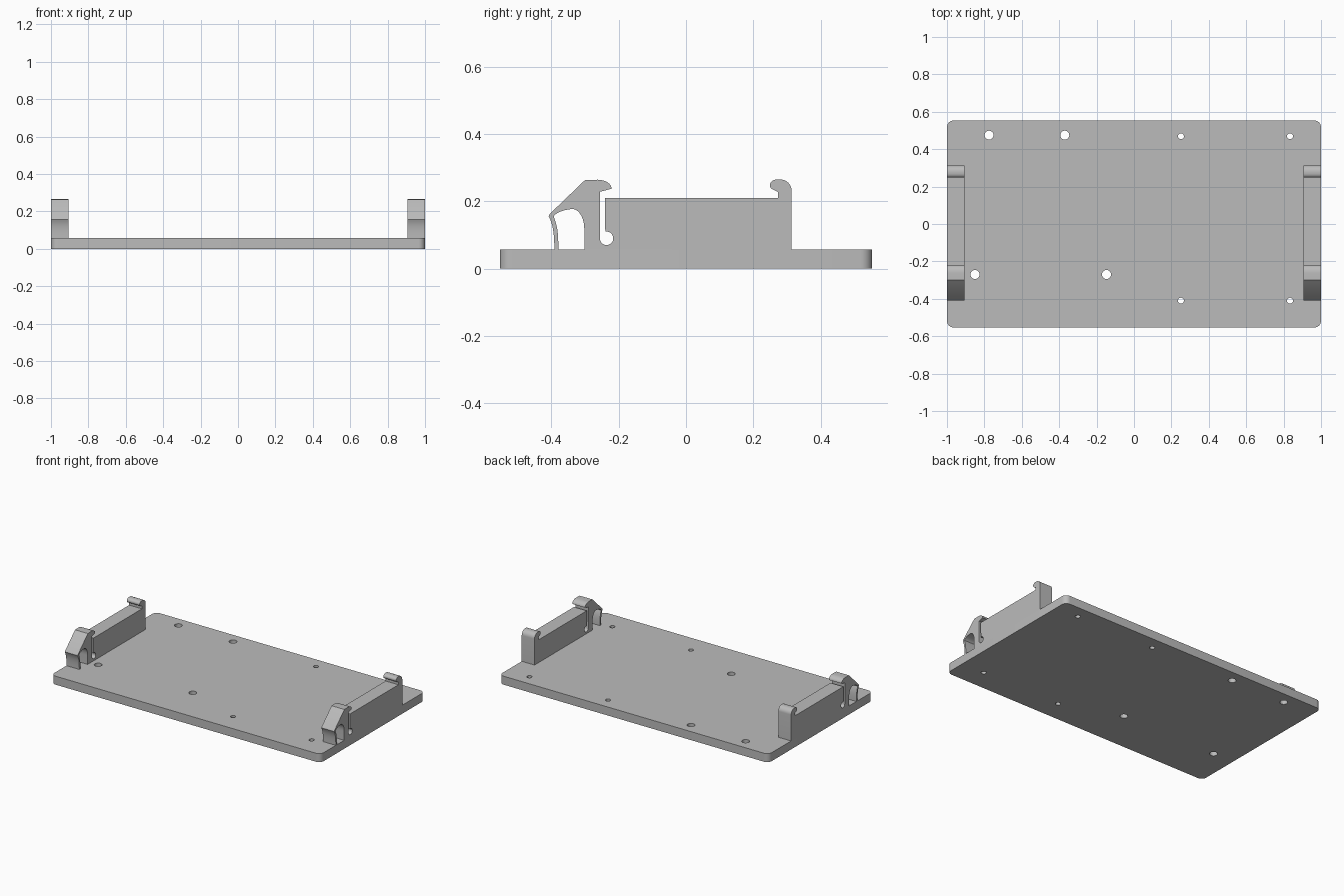
import bpy, bmesh
from math import cos, sin, radians
from mathutils import Vector
from mathutils.geometry import interpolate_bezier

cube = bpy.data.objects.get("Cube")
if cube:
    bpy.data.objects.remove(cube, do_unlink=True)

GREY = (0.5, 0.5, 0.5, 1)
grey = bpy.data.materials.new("plain grey")
grey.use_nodes = True
grey.diffuse_color = GREY
grey.node_tree.nodes["Principled BSDF"].inputs["Base Color"].default_value = GREY

TOP = 0.057      # plate thickness
HALF_W, HALF_D = 1.0, 0.553
CLIP_W = 0.095


def arc(cx, cy, rx, ry, start, end, steps=8):
    angles = [radians(start + (end - start) * i / steps) for i in range(steps + 1)]
    return [(cx + rx * cos(a), cy + ry * sin(a)) for a in angles]


def bezier(a, b, c, d, steps=9):
    pts = interpolate_bezier(*[Vector((*p, 0)) for p in (a, b, c, d)], steps)
    return [(p.x, p.y) for p in pts]


def extruded(name, loops, to_3d, direction):
    """Fill closed outlines (inner ones become holes) and extrude them."""
    bm = bmesh.new()
    edges = []
    for loop in loops:
        verts = [bm.verts.new(to_3d(*p)) for p in loop]
        edges += [bm.edges.new((v, verts[i - 1])) for i, v in enumerate(verts)]
    bmesh.ops.triangle_fill(bm, edges=edges, use_beauty=True, normal=Vector(direction).normalized())
    result = bmesh.ops.extrude_face_region(bm, geom=bm.faces[:], use_keep_orig=True)
    moved = [g for g in result["geom"] if isinstance(g, bmesh.types.BMVert)]
    bmesh.ops.translate(bm, verts=moved, vec=direction)
    bmesh.ops.recalc_face_normals(bm, faces=bm.faces[:])
    mesh = bpy.data.meshes.new(name)
    bm.to_mesh(mesh)
    bm.free()
    mesh.materials.append(grey)
    obj = bpy.data.objects.new(name, mesh)
    bpy.context.collection.objects.link(obj)
    bpy.ops.object.select_all(action="DESELECT")
    obj.select_set(True)
    bpy.context.view_layer.objects.active = obj
    bpy.ops.object.shade_smooth_by_angle(angle=radians(30))
    return obj


# Base plate with rounded corners and screw holes
R = 0.035
outline = []
for sx, sy, start in ((1, 1, 0), (-1, 1, 90), (-1, -1, 180), (1, -1, 270)):
    outline += arc(sx * (HALF_W - R), sy * (HALF_D - R), R, R, start, start + 90)

BIG, SMALL = 0.024, 0.016
holes = [(-0.775, 0.475, BIG), (-0.37, 0.475, BIG), (-0.85, -0.27, BIG), (-0.147, -0.27, BIG),
         (0.251, 0.469, SMALL), (0.834, 0.469, SMALL), (0.251, -0.41, SMALL), (0.834, -0.41, SMALL)]
hole_loops = [arc(x, y, r, r, 0, 360, 24)[:-1] for x, y, r in holes]
extruded("base_plate", [outline] + hole_loops, lambda x, y: (x, y, 0), (0, 0, TOP))

# Side profile of a clip: rear hook, support wall, slot, front latch, thin spring strip
profile = [(0.314, TOP)]
profile += arc(0.279, 0.231, 0.035, 0.034, 0, 90)                      # rear hook
profile += arc(0.272, 0.248, 0.023, 0.017, 100, 225)
profile += [(0.273, 0.228), (0.273, 0.21), (-0.24, 0.21)]              # support wall top
profile += arc(-0.236, 0.09, 0.02, 0.02, 101, -180, 20)                # slot and relief hole
profile += [(-0.256, 0.228)]
profile += bezier((-0.222, 0.237), (-0.219, 0.25), (-0.238, 0.264), (-0.262, 0.264))
profile += [(-0.3, 0.263), (-0.404, 0.163)]                            # latch slope
profile += bezier((-0.408, 0.156), (-0.396, 0.132), (-0.391, 0.11), (-0.391, TOP))
profile += bezier((-0.379, TOP), (-0.379, 0.11), (-0.383, 0.13), (-0.393, 0.155))
profile += bezier((-0.388, 0.161), (-0.375, 0.171), (-0.355, 0.176), (-0.337, 0.177), 6)
profile += arc(-0.337, 0.117, 0.035, 0.06, 80, 0)                      # window roof
profile += [(-0.302, TOP)]

for side, x in (("left", HALF_W - CLIP_W), ("right", -HALF_W)):
    extruded(side + "_clip", [profile], lambda y, z: (x, y, z), (CLIP_W, 0, 0))
